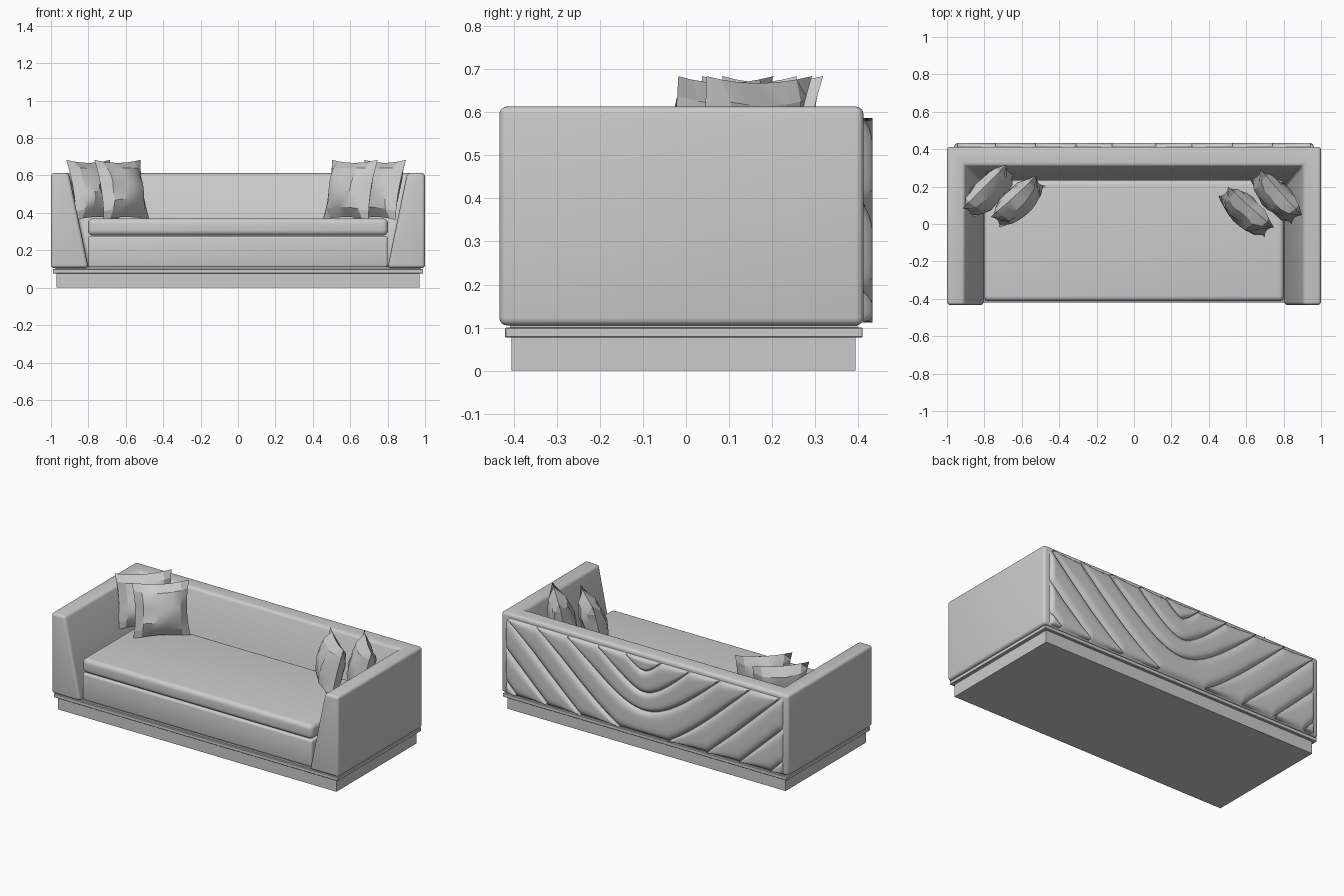
import bpy, bmesh, math, random
from mathutils import Matrix, Vector

if "Cube" in bpy.data.objects:
    bpy.data.objects.remove(bpy.data.objects["Cube"], do_unlink=True)
random.seed(4)

fabric = bpy.data.materials.new("grey_upholstery")
fabric.use_nodes = True
GREY = (0.6, 0.6, 0.6, 1)
fabric.diffuse_color = GREY
fabric.node_tree.nodes["Principled BSDF"].inputs["Base Color"].default_value = GREY


def finish(name, bm, bevel=0, segments=3, angle=35):
    """Turn a bmesh into a shaded object, optionally with rounded edges."""
    bmesh.ops.recalc_face_normals(bm, faces=bm.faces)
    mesh = bpy.data.meshes.new(name)
    bm.to_mesh(mesh)
    bm.free()
    obj = bpy.data.objects.new(name, mesh)
    bpy.context.collection.objects.link(obj)
    mesh.materials.append(fabric)
    bpy.ops.object.select_all(action='DESELECT')
    obj.select_set(True)
    bpy.context.view_layer.objects.active = obj
    if bevel:
        mod = obj.modifiers.new("rounded_edges", 'BEVEL')
        mod.width, mod.segments = bevel, segments
        bpy.ops.object.modifier_apply(modifier=mod.name)
    bpy.ops.object.shade_smooth_by_angle(angle=math.radians(angle))
    return obj


def box(name, half_x, y0, y1, z0, z1, bevel=0, segments=3):
    bm = bmesh.new()
    bmesh.ops.create_cube(bm, size=1)
    for v in bm.verts:
        v.co = (v.co.x * 2 * half_x, y0 + (v.co.y + 0.5) * (y1 - y0),
                z0 + (v.co.z + 0.5) * (z1 - z0))
    return finish(name, bm, bevel, segments)


# Base
box("plinth", 0.97, -0.405, 0.393, 0, 0.08)
box("base_rail", 0.99, -0.42, 0.41, 0.077, 0.1, 0.002, 1)
box("shadow_gap", 0.975, -0.408, 0.398, 0.095, 0.11)


# Arms and back: one U-shaped shell whose inner walls lean outwards
def shell_ring(bm, z, inner_x, inner_y):
    front, back = -0.433, 0.412
    outline = [(-1, front), (-inner_x, front), (-inner_x, inner_y), (inner_x, inner_y),
               (inner_x, front), (1, front), (1, back), (-1, back)]
    return [bm.verts.new((x, y, z)) for x, y in outline]


bm = bmesh.new()
low = shell_ring(bm, 0.105, 0.8, 0.2)
high = shell_ring(bm, 0.613, 0.905, 0.312)
for i in range(8):
    j = (i + 1) % 8
    bm.faces.new((low[i], low[j], high[j], high[i]))
for ring in (low, high):
    for a, b, c, d in ((0, 1, 2, 7), (2, 3, 6, 7), (3, 4, 5, 6)):
        bm.faces.new([ring[k] for k in (a, b, c, d)])
bmesh.ops.dissolve_limit(bm, angle_limit=0.01, verts=bm.verts, edges=bm.edges)
finish("arms_and_back", bm, 0.018, 4)

# Seat
box("seat_base", 0.8, -0.41, 0.22, 0.108, 0.277, 0.012)
box("seat_cushion", 0.802, -0.413, 0.235, 0.279, 0.37, 0.028, 5)

# Channelled back panel: padded strips between nested rounded chevrons
TOP, HEIGHT, HALF, COLUMNS, ROWS = 0.587, 0.475, 0.965, 180, 10
widths = [0, 0.12, 0.32, 0.53] + [0.53 + 0.21 * k for k in range(1, 6)]
rounding = [0.03, 0.05, 0.13] + [0.26] * 6


def depth(k, x):
    w, c = widths[k], rounding[k]
    d = math.hypot(w, c) - math.hypot(x, c) if k else 0
    return min(max(d, 0), HEIGHT)


bm = bmesh.new()
for k in range(len(widths) - 1):
    previous = None
    for i in range(COLUMNS + 1):
        x = HALF * (2 * i / COLUMNS - 1)
        d0, d1 = depth(k, x), depth(k + 1, x)
        if d1 - d0 < 1e-4:
            previous = None
            continue
        column = []
        side = min(1, (HALF - abs(x)) / 0.02)
        for r in range(ROWS + 1):
            t = -math.cos(math.pi * r / ROWS)
            puff = 0.023 * (1 - t ** 6) * math.sqrt(side)
            column.append(bm.verts.new((x, 0.41 + puff, TOP - d0 - (t + 1) / 2 * (d1 - d0))))
        if previous:
            for r in range(ROWS):
                bm.faces.new((previous[r], previous[r + 1], column[r + 1], column[r]))
        previous = column
finish("channelled_back_panel", bm, angle=50)


# Scatter pillows: pinched corners and creased faces
def pillow(name, x, y, turn, lean, size=0.165, thick=0.075):
    bm = bmesh.new()
    n = 7
    for side in (-1, 1):
        grid = bmesh.ops.create_grid(bm, x_segments=n, y_segments=n, size=1)
        for v in grid["verts"]:
            u, w = v.co.x, v.co.y
            swell = math.sqrt(max(0, (1 - u * u) * (1 - w * w)))
            crease = random.uniform(0.8, 1.1) if swell > 0.01 else 1
            v.co = (size * u * (1 - 0.1 * (1 - w * w)), side * thick * swell * crease,
                    size * w * (1 - 0.1 * (1 - u * u)))
    bmesh.ops.remove_doubles(bm, verts=bm.verts, dist=0.0005)
    matrix = Matrix.Rotation(math.radians(turn), 4, 'Z') @ Matrix.Rotation(math.radians(lean), 4, 'X')
    bmesh.ops.transform(bm, matrix=matrix, verts=bm.verts)
    lowest = min(v.co.z for v in bm.verts)
    bmesh.ops.translate(bm, verts=bm.verts, vec=Vector((x, y, 0.362 - lowest)))
    finish(name, bm, angle=25)


pillow("right_front_pillow", -0.62, 0.12, 42, -13)
pillow("right_rear_pillow", -0.775, 0.175, 45, -13)
pillow("left_front_pillow", 0.60, 0.065, -42, -13)
pillow("left_rear_pillow", 0.76, 0.145, -48, -13)
